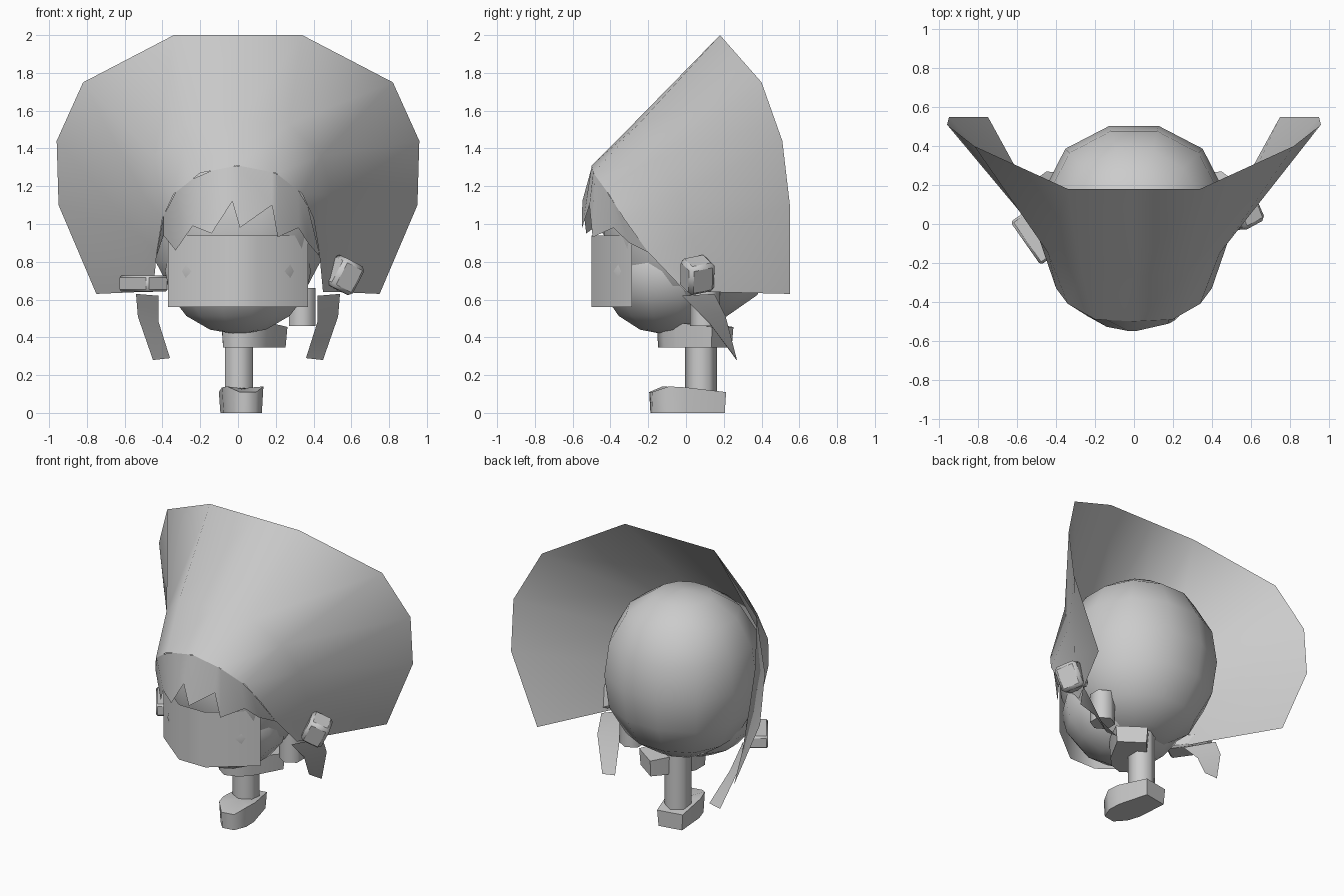
import bpy, math
from mathutils import Matrix, Vector

if "Cube" in bpy.data.objects:
    bpy.data.objects.remove(bpy.data.objects["Cube"])


def finish(ob, angle=40):
    bpy.ops.object.select_all(action='DESELECT')
    ob.select_set(True)
    bpy.context.view_layer.objects.active = ob
    bpy.ops.object.shade_smooth_by_angle(angle=math.radians(angle))


def make(name, verts, faces, angle=40):
    me = bpy.data.meshes.new(name)
    me.from_pydata([tuple(v) for v in verts], [], faces)
    me.update()
    ob = bpy.data.objects.new(name, me)
    bpy.context.collection.objects.link(ob)
    finish(ob, angle)
    return ob


def sheet(name, rows, angle=40):
    """Open surface through rows of equal length."""
    n = len(rows[0])
    faces = [(r * n + i, r * n + i + 1, (r + 1) * n + i + 1, (r + 1) * n + i)
             for r in range(len(rows) - 1) for i in range(n - 1)]
    return make(name, [p for row in rows for p in row], faces, angle)


def mirrored(half):
    return [(-x, y, z) for x, y, z in reversed(half[1:])] + half


def ball(name, loc, radii, turn=0.0, power=2.0):
    """Ellipsoid; a power above 2 makes it a little boxier."""
    bpy.ops.mesh.primitive_uv_sphere_add(segments=12, ring_count=8, radius=1, location=loc)
    ob = bpy.context.object
    ob.name = name
    ob.data.transform(Matrix.Rotation(turn, 4, 'Z'))
    for v in ob.data.vertices:
        v.co *= sum(abs(c) ** power for c in v.co) ** (-1 / power)
    ob.data.transform(Matrix.Diagonal((*radii, 1)))
    finish(ob, 60)


def tube(name, a, b, r, sides=6):
    a, b = Vector(a), Vector(b)
    bpy.ops.mesh.primitive_cylinder_add(vertices=sides, radius=r, depth=(b - a).length,
                                        location=(a + b) / 2)
    ob = bpy.context.object
    ob.name = name
    ob.rotation_euler = (b - a).to_track_quat('Z', 'Y').to_euler()
    finish(ob, 65)


def block(name, loc, size, rot, bevel):
    bpy.ops.mesh.primitive_cube_add(size=1, location=loc, rotation=rot)
    ob = bpy.context.object
    ob.name = name
    ob.data.transform(Matrix.Diagonal((*size, 1)))
    mod = ob.modifiers.new("soft", 'BEVEL')
    mod.width = bevel
    mod.segments = 1
    finish(ob, 60)


def shoe(name, loc, turn, width=1.0):
    outline = [(-.1, .2, .11), (.1, .2, .11), (.125, -.02, .135), (.11, -.11, .14),
               (.05, -.19, .11), (-.05, -.19, .11), (-.11, -.11, .14), (-.125, -.02, .135)]
    n = len(outline)
    m = Matrix.Translation(loc) @ Matrix.Rotation(turn, 4, 'Z') @ Matrix.Diagonal((width, 1, 1, 1))
    verts = [m @ Vector((x * .92, y * .97, 0)) for x, y, z in outline]
    verts += [m @ Vector(p) for p in outline]
    verts.append(m @ Vector((0, 0, .13)))
    faces = [tuple(reversed(range(n)))]
    for i in range(n):
        j = (i + 1) % n
        faces += [(i, j, n + j, n + i), (n + i, n + j, 2 * n)]
    make(name, verts, faces, 65)


# Tall rounded head and lower face
ball("head", (0, .03, 1.03), (.48, .485, .55), math.radians(15), 2.25)
ball("jaw", (0, -.11, .75), (.4, .36, .335), math.radians(15))

# Angled face plate
plate = mirrored([(0, -.5, 0), (.1, -.5, 0), (.37, -.285, 0)])
sheet("face_plate", [[(x, y, z) for x, y, _ in plate] for z in (.94, .56)])

# Flared bonnet, from the opening around the face to the wide rim
inner = [(0, -.5, 1.31), (.2, -.49, 1.27), (.34, -.41, 1.16), (.4, -.33, 1.03),
         (.43, -.2, .85), (.45, 0, .64)]
mid = [(0, -.27, 1.54), (.27, -.25, 1.53), (.44, -.15, 1.36), (.5, -.04, 1.15),
       (.51, .03, .93), (.52, .13, .64)]
outer = [(0, .18, 2), (.34, .18, 2), (.82, .4, 1.75), (.96, .51, 1.44),
         (.95, .55, 1.1), (.75, .55, .63)]
sheet("bonnet", [mirrored(r) for r in (inner, mid, outer)], 75)


# Jagged fringe hanging from the bonnet opening
def rim(x):
    x = abs(x)
    for a, b in zip(inner, inner[1:]):
        if x <= b[0]:
            t = (x - a[0]) / (b[0] - a[0])
            return a[1] + t * (b[1] - a[1]), a[2] + t * (b[2] - a[2])
    return inner[-1][1:]


tips = [(-.43, .83), (-.395, .94), (-.33, .86), (-.24, .99), (-.14, .95), (-.03, 1.12),
        (.01, .98), (.18, 1.1), (.21, .93), (.32, .98), (.37, .9), (.43, .83)]
top_row = [(x, *rim(x)) for x, z in tips]
low_row = [(x, -.55 + x * x + 6 * x ** 4, z) for x, z in tips]
sheet("fringe", [top_row, low_row], 60)

# Bonnet ribbons
for s, side in ((-1, "left"), (1, "right")):
    sheet("ribbon_" + side, [
        [(s * .42, -.02, .62), (s * .54, .15, .63)],
        [(s * .42, .12, .48), (s * .53, .21, .51)],
        [(s * .36, .26, .29), (s * .45, .27, .28)]])

# Arms and hands
block("left_hand", (-.5, -.06, .685), (.27, .14, .085), (0, 0, math.radians(-55)), .012)
block("right_hand", (.56, .06, .73), (.14, .15, .17), (.2, math.radians(25), .5), .02)
tube("right_arm", (.34, .1, .66), (.34, .1, .46), .08)

# Standing leg with shoe, and the lifted shoe turned sideways
tube("standing_leg", (.005, .08, .08), (.005, .08, .5), .085)
shoe("standing_shoe", (.02, 0, 0), math.radians(10), .88)
shoe("lifted_shoe", (.065, .03, .345), math.radians(-35))
